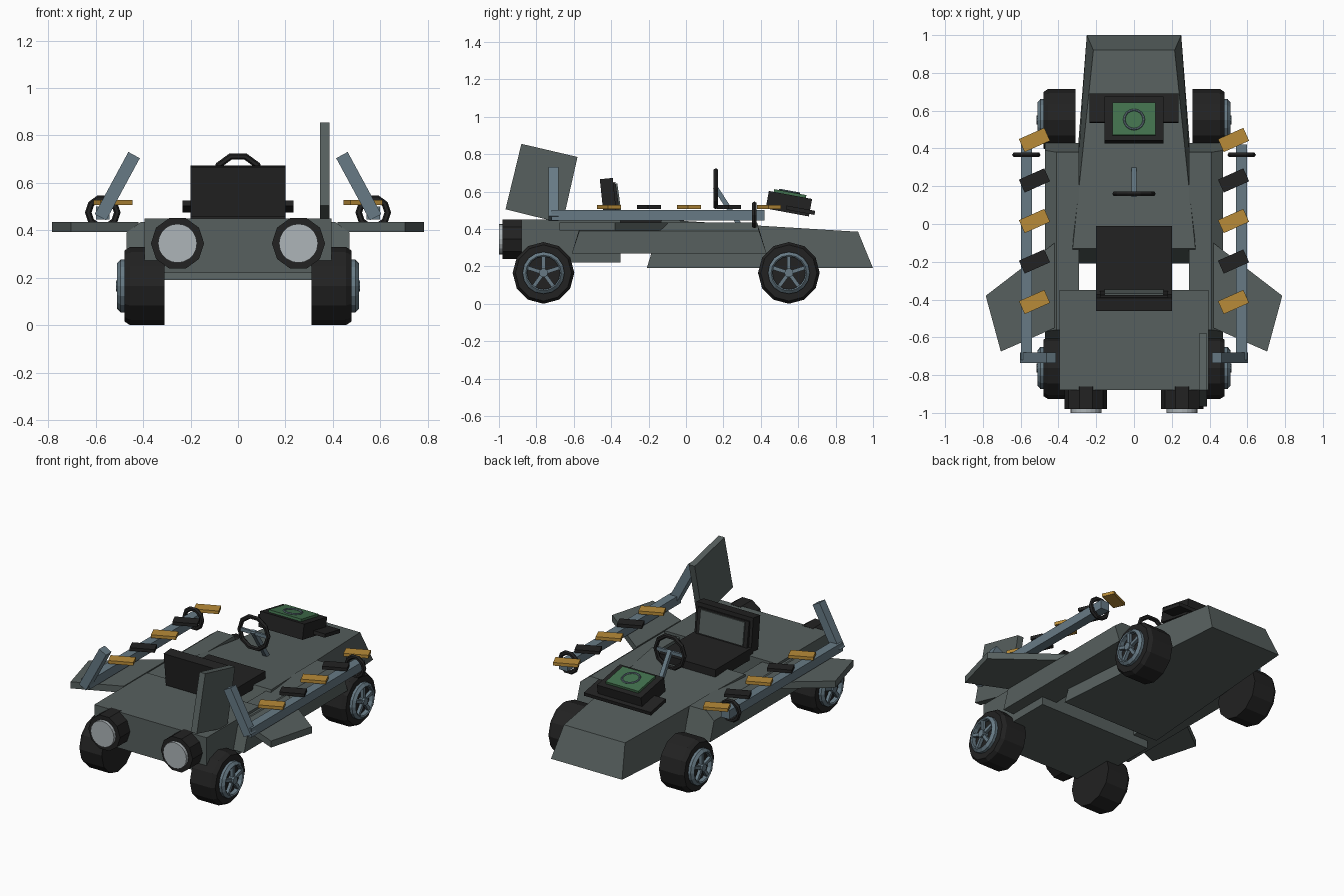
import bpy, bmesh, math
from mathutils import Vector, Matrix

if "Cube" in bpy.data.objects:
    bpy.data.objects.remove(bpy.data.objects["Cube"])


def material(name, rgb):
    m = bpy.data.materials.new(name)
    m.diffuse_color = (*rgb, 1)
    m.use_nodes = True
    m.node_tree.nodes["Principled BSDF"].inputs["Base Color"].default_value = m.diffuse_color
    return m


HULL = material("hull grey", (0.095, 0.117, 0.113))
BLACK = material("black", (0.016, 0.016, 0.016))
STEEL = material("steel blue", (0.135, 0.195, 0.235))
AMBER = material("amber", (0.48, 0.26, 0.04))
LIGHT = material("light grey", (0.42, 0.46, 0.48))
GREEN = material("screen green", (0.055, 0.165, 0.075))


def finish(name, bm, mat):
    bmesh.ops.recalc_face_normals(bm, faces=bm.faces)
    me = bpy.data.meshes.new(name)
    bm.to_mesh(me)
    bm.free()
    me.materials.append(mat)
    ob = bpy.data.objects.new(name, me)
    bpy.context.collection.objects.link(ob)
    return ob


def loft(name, a, b, mat):
    """Solid between two matching rings of points."""
    bm = bmesh.new()
    va = [bm.verts.new(p) for p in a]
    vb = [bm.verts.new(p) for p in b]
    n = len(va)
    bm.faces.new(va)
    bm.faces.new(vb)
    for i in range(n):
        j = (i + 1) % n
        bm.faces.new((va[i], va[j], vb[j], vb[i]))
    return finish(name, bm, mat)


def box(name, centre, size, mat, rot=(0, 'X')):
    bm = bmesh.new()
    m = (Matrix.Translation(centre) @ Matrix.Rotation(math.radians(rot[0]), 4, rot[1])
         @ Matrix.Diagonal((*size, 1)))
    bmesh.ops.create_cube(bm, size=1, matrix=m)
    return finish(name, bm, mat)


def bar(name, p, q, w, d, mat):
    """Box beam from p to q."""
    p, q = Vector(p), Vector(q)
    bm = bmesh.new()
    m = (Matrix.Translation((p + q) / 2) @ (q - p).to_track_quat('Z', 'Y').to_matrix().to_4x4()
         @ Matrix.Diagonal((w, d, (q - p).length, 1)))
    bmesh.ops.create_cube(bm, size=1, matrix=m)
    return finish(name, bm, mat)


def lathe(name, centre, axis, profile, n, mat, closed=False):
    """Spin (radius, offset) profile about the X, Y or Z axis; closed makes a ring."""
    bm = bmesh.new()
    rings = []
    for r, h in profile:
        ring = []
        for i in range(n):
            t = 2 * math.pi * i / n
            c, s = r * math.cos(t), r * math.sin(t)
            v = {'X': (h, c, s), 'Y': (c, h, s), 'Z': (c, s, h)}[axis]
            ring.append(bm.verts.new(Vector(v) + Vector(centre)))
        rings.append(ring)
    pairs = list(zip(rings, rings[1:] + rings[:1]))
    for a, b in pairs if closed else pairs[:-1]:
        for i in range(n):
            j = (i + 1) % n
            bm.faces.new((a[i], a[j], b[j], b[i]))
    if not closed:
        bm.faces.new(rings[0])
        bm.faces.new(rings[-1])
    return finish(name, bm, mat)


def tube_ring(r, t):
    return [(r + t * math.cos(k * math.pi / 3), t * math.sin(k * math.pi / 3)) for k in range(6)]


# wedge nose and rear deck
nose = [(1.0, 0.19, 0.25), (0.92, 0.385, 0.215), (-0.13, 0.45, 0.325), (-0.21, 0.19, 0.345)]
loft("nose_hull", [(-x, y, z) for y, z, x in nose], [(x, y, z) for y, z, x in nose], HULL)
box("rear_hull", (0, -0.615, 0.335), (0.79, 0.53, 0.23), HULL)

# tail fin, on one side only
fin = [(-0.965, 0.505), (-0.88, 0.855), (-0.58, 0.785), (-0.66, 0.43)]
loft("tail_fin", [(0.345, y, z) for y, z in fin], [(0.386, y, z) for y, z in fin], HULL)

# seat
box("seat_base", (0, -0.20, 0.455), (0.40, 0.38, 0.07), BLACK)
box("seat_back", (0, -0.415, 0.565), (0.40, 0.07, 0.21), BLACK, (6, 'X'))
box("seat_rim", (0, -0.375, 0.565), (0.36, 0.02, 0.17), BLACK, (8, 'X'))
box("seat_pad", (0, -0.364, 0.57), (0.31, 0.014, 0.145), HULL, (8, 'X'))

# console with tilted screen
box("console_box", (0, 0.55, 0.535), (0.31, 0.235, 0.095), BLACK, (-10.5, 'X'))
box("console_plate", (0, 0.613, 0.50), (0.47, 0.155, 0.022), BLACK, (-10.5, 'X'))
box("console_screen", (0, 0.556, 0.588), (0.23, 0.175, 0.018), GREEN, (-10.5, 'X'))
dial = lathe("screen_dial", (0, 0, 0), 'Z', tube_ring(0.052, 0.006), 16, STEEL, True)
dial.matrix_world = Matrix.Translation((0, 0.553, 0.60)) @ Matrix.Rotation(math.radians(-10.5), 4, 'X')

# steering wheel and column
lathe("steering_wheel", (0, 0.16, 0.615), 'Y', tube_ring(0.101, 0.014), 10, BLACK, True)
box("steering_spoke", (0, 0.16, 0.615), (0.19, 0.014, 0.022), STEEL)
bar("steering_column", (0, 0.155, 0.625), (0, 0.30, 0.40), 0.026, 0.026, STEEL)

for s, side in ((1, "right"), (-1, "left")):
    # side pod with sloped ends and top
    pod = [(0.29, 0.27, 0), (0.47, 0.27, 0), (0.47, 0.39, 0.04), (0.41, 0.435, 0.05), (0.29, 0.435, 0.05)]
    loft("side_pod_" + side, [(s * x, -0.61 + e, z) for x, z, e in pod],
         [(s * x, 0.43 - e, z) for x, z, e in pod], HULL)

    # swept wing plate
    wing = [(0.42, -0.10), (0.785, -0.38), (0.705, -0.675), (0.42, -0.55)]
    loft("wing_" + side, [(s * x, y, 0.392) for x, y in wing], [(s * x, y, 0.434) for x, y in wing], HULL)

    # thruster
    lathe("thruster_" + side, (s * 0.255, 0, 0.345), 'Y', [(0.112, -0.86), (0.112, -0.98)], 10, BLACK)
    lathe("thruster_lens_" + side, (s * 0.255, 0, 0.345), 'Y', [(0.082, -0.97), (0.082, -1.0)], 20, LIGHT)

    # side rail, leaning post, end ring
    box("rail_" + side, (s * 0.57, -0.15, 0.473), (0.058, 1.14, 0.056), STEEL)
    bar("rail_post_" + side, (s * 0.58, -0.708, 0.455), (s * 0.438, -0.708, 0.717), 0.055, 0.055, STEEL)
    lathe("rail_ring_" + side, (s * 0.57, 0.366, 0.475), 'Y', tube_ring(0.061, 0.014), 10, BLACK, True)

    # alternating slats along the rail
    for i in range(5):
        box(f"slat_{side}_{i}", (s * 0.527, 0.445 - i * 0.2145, 0.517), (0.147, 0.075, 0.02),
            BLACK if i % 2 else AMBER, (24, 'Z'))

    # wheels with five-spoke rims
    for y, end in ((-0.762, "front"), (0.55, "back")):
        tag = f"{end}_{side}"
        c = (0, y, 0.165)
        lathe("tyre_" + tag, c, 'X', [(0.165, s * 0.31), (0.165, s * 0.455), (0.15, s * 0.478)], 12, BLACK)
        lathe("rim_" + tag, c, 'X',
              [(0.088, s * 0.47), (0.112, s * 0.47), (0.112, s * 0.495), (0.095, s * 0.51), (0.088, s * 0.505)],
              16, STEEL, True)
        lathe("hub_" + tag, c, 'X', [(0.024, s * 0.47), (0.024, s * 0.515)], 10, STEEL)
        for k in range(5):
            t = 2 * math.pi * k / 5 + math.pi / 2
            bar(f"spoke_{tag}_{k}", (s * 0.495, y, 0.165),
                (s * 0.495, y + 0.095 * math.cos(t), 0.165 + 0.095 * math.sin(t)), 0.02, 0.02, STEEL)
